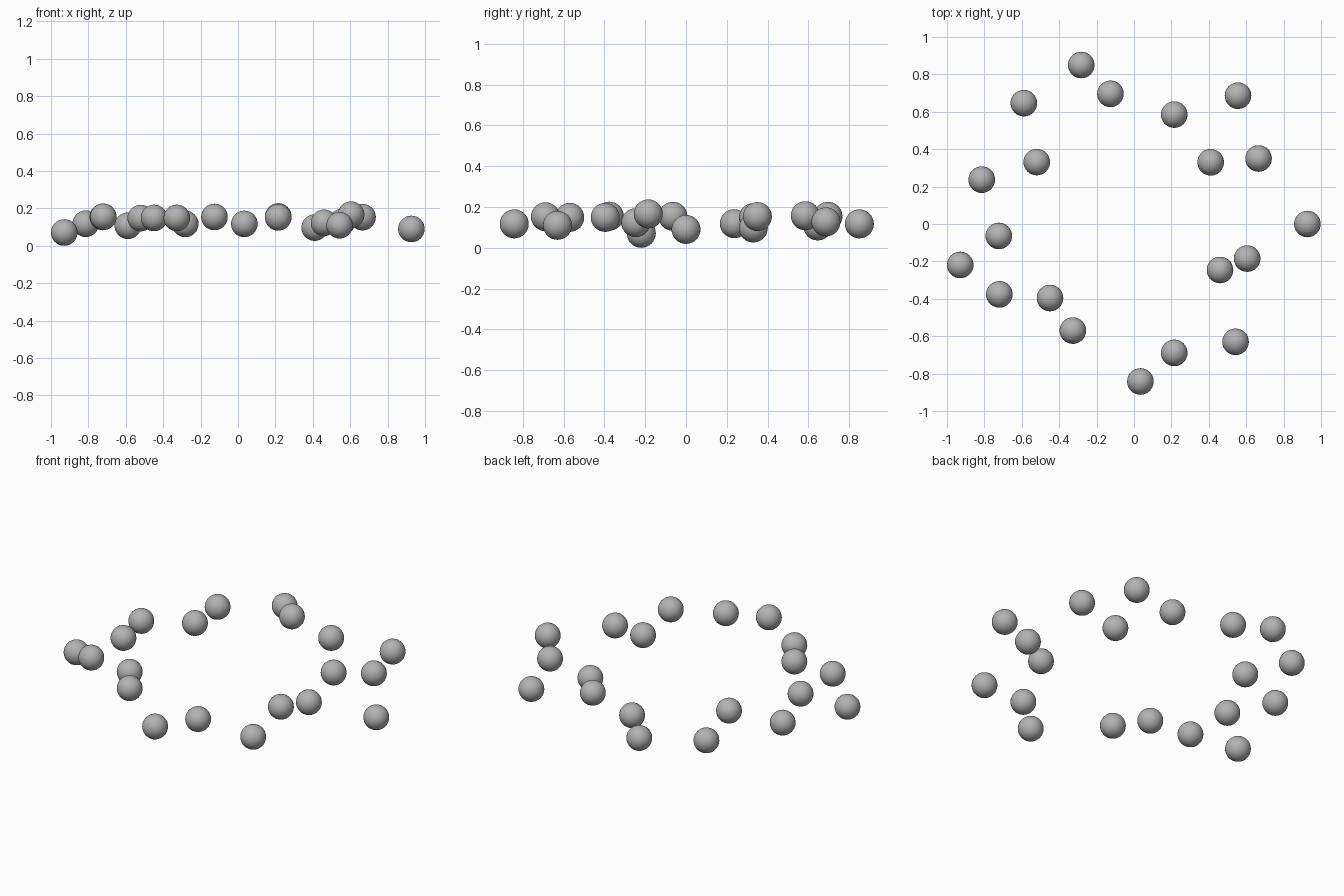
import bpy

# Remove the default object
default_cube = bpy.data.objects.get("Cube")
if default_cube:
    bpy.data.objects.remove(default_cube, do_unlink=True)

RADIUS = 0.071

# Centres of the balls, going round the loose ring
CENTRES = [
    (0.927, 0, 0.09), (0.666, 0.35, 0.153), (0.41, 0.33, 0.097),
    (0.556, 0.686, 0.127), (0.215, 0.585, 0.157), (-0.126, 0.696, 0.154),
    (-0.282, 0.85, 0.117), (-0.589, 0.646, 0.107), (-0.52, 0.331, 0.148),
    (-0.814, 0.237, 0.118), (-0.723, -0.064, 0.154), (-0.929, -0.219, 0.071),
    (-0.72, -0.376, 0.155), (-0.449, -0.396, 0.149), (-0.327, -0.57, 0.149),
    (0.034, -0.842, 0.117), (0.215, -0.689, 0.152), (0.543, -0.63, 0.11),
    (0.46, -0.246, 0.123), (0.605, -0.185, 0.166),
]


def make_material(name, colour):
    material = bpy.data.materials.new(name)
    material.use_nodes = True
    material.diffuse_color = colour
    shader = next(node for node in material.node_tree.nodes
                  if node.type == "BSDF_PRINCIPLED")
    shader.inputs["Base Color"].default_value = colour
    return material


# One smooth ball mesh shared by every ball in the ring
grey = make_material("plain grey", (0.45, 0.45, 0.45, 1))
bpy.ops.mesh.primitive_uv_sphere_add(segments=32, ring_count=16, radius=RADIUS,
                                     location=CENTRES[0])
first_ball = bpy.context.object
first_ball.name = "ball"
first_ball.data.name = "ball_mesh"
first_ball.data.materials.append(grey)
bpy.ops.object.shade_smooth()

# Place the remaining balls
for centre in CENTRES[1:]:
    ball = first_ball.copy()
    ball.location = centre
    bpy.context.collection.objects.link(ball)
